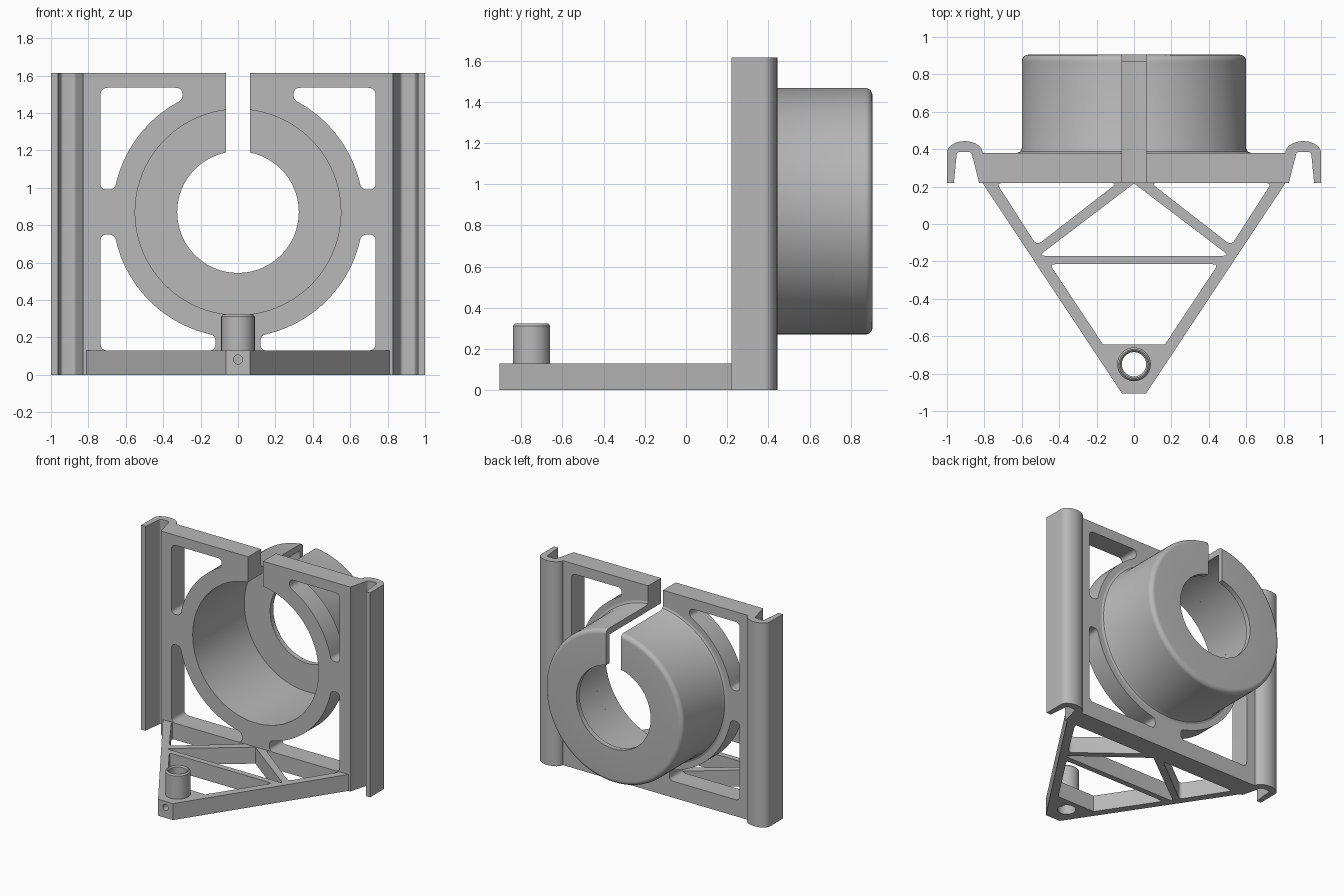
import bpy, bmesh, math
from mathutils import Vector

if "Cube" in bpy.data.objects:
    bpy.data.objects.remove(bpy.data.objects["Cube"])

grey = bpy.data.materials.new("plain grey")
grey.diffuse_color = (0.48, 0.48, 0.48, 1)
grey.use_nodes = True
grey.node_tree.nodes["Principled BSDF"].inputs["Base Color"].default_value = grey.diffuse_color
CZ = 0.87          # height of the bore axis
TOP = 1.615        # height of the plate
SLOT = 0.065       # half width of the clamp slot


def finish(ob):
    ob.data.materials.clear()
    ob.data.materials.append(grey)
    bpy.ops.object.select_all(action='DESELECT')
    ob.select_set(True)
    bpy.context.view_layer.objects.active = ob
    bpy.ops.object.shade_smooth_by_angle(angle=math.radians(30))
    return ob


def arc(cx, cy, r, a0, a1, n, ry=None):
    """Points on an arc, angles in degrees."""
    ry = r if ry is None else ry
    angs = [math.radians(a0 + (a1 - a0) * i / n) for i in range(n + 1)]
    return [(cx + r * math.cos(a), cy + ry * math.sin(a)) for a in angs]


def rounded(pts):
    """Round the corners that carry a third value (fillet length)."""
    out = []
    for i, p in enumerate(pts):
        if len(p) == 2:
            out.append(p)
            continue
        c = Vector(p[:2])
        a, b = Vector(pts[i - 1][:2]) - c, Vector(pts[(i + 1) % len(pts)][:2]) - c
        a = c + a.normalized() * min(p[2], a.length * 0.48)
        b = c + b.normalized() * min(p[2], b.length * 0.48)
        for k in range(7):
            t = k / 6
            out.append(tuple(a * (1 - t) ** 2 + c * 2 * t * (1 - t) + b * t * t))
    return out


def extrude(name, loops, depth, loc, rot=(0, 0, 0)):
    """Flat outline with holes, extruded to a solid mesh."""
    cu = bpy.data.curves.new(name, 'CURVE')
    cu.dimensions, cu.fill_mode, cu.extrude = '2D', 'BOTH', depth / 2
    for loop in loops:
        sp = cu.splines.new('POLY')
        sp.points.add(len(loop) - 1)
        for q, p in zip(sp.points, loop):
            q.co = (p[0], p[1], 0, 1)
        sp.use_cyclic_u = True
    ob = bpy.data.objects.new(name, cu)
    bpy.context.collection.objects.link(ob)
    ob.location, ob.rotation_euler = loc, rot
    bpy.ops.object.select_all(action='DESELECT')
    ob.select_set(True)
    bpy.context.view_layer.objects.active = ob
    bpy.ops.object.convert(target='MESH')
    ob = bpy.context.object
    ob.name = name
    bm = bmesh.new()
    bm.from_mesh(ob.data)
    bmesh.ops.remove_doubles(bm, verts=bm.verts, dist=1e-5)
    bmesh.ops.recalc_face_normals(bm, faces=bm.faces)
    bm.to_mesh(ob.data)
    bm.free()
    return ob


def lathe(name, profile, n, loc, rot=(0, 0, 0)):
    """Closed (radius, height) profile turned around local z."""
    bm = bmesh.new()
    rings = [[bm.verts.new((r * math.cos(2 * math.pi * i / n),
                            r * math.sin(2 * math.pi * i / n), h)) for r, h in profile]
             for i in range(n)]
    m = len(profile)
    for i in range(n):
        A, B = rings[i], rings[(i + 1) % n]
        for j in range(m):
            bm.faces.new((A[j], B[j], B[(j + 1) % m], A[(j + 1) % m]))
    bmesh.ops.recalc_face_normals(bm, faces=bm.faces)
    me = bpy.data.meshes.new(name)
    bm.to_mesh(me)
    bm.free()
    ob = bpy.data.objects.new(name, me)
    bpy.context.collection.objects.link(ob)
    ob.location, ob.rotation_euler = loc, rot
    return ob


def cut(ob, cutter):
    bpy.context.view_layer.update()
    mod = ob.modifiers.new("cut", 'BOOLEAN')
    mod.operation, mod.solver, mod.object = 'DIFFERENCE', 'EXACT', cutter
    bpy.context.view_layer.objects.active = ob
    bpy.ops.object.modifier_apply(modifier=mod.name)
    bpy.data.objects.remove(cutter)


UP = (math.pi / 2, 0, 0)     # outline drawn in x-z

# Upright plate: frame with open bore, slot and four windows
gap = math.degrees(math.asin(SLOT / 0.55))
outline = [(-SLOT, TOP), (-0.81, TOP), (-0.81, 0), (0.81, 0), (0.81, TOP), (SLOT, TOP)]
outline += arc(0, CZ, 0.55, 90 - gap, -270 + gap, 96)
loops = [outline]
for s in (-1, 1):
    upper = [(0.735, 0.99, 0.035), (0.735, 1.535, 0.04), (0.30, 1.535, 0.035),
             (0.295, 1.475, 0.035)]
    upper += arc(0, CZ, 0.67, 60, 15, 24) + [(0.66, 0.99, 0.035)]
    lower = [(0.735, 0.75, 0.035), (0.735, 0.13, 0.04), (0.12, 0.13, 0.035),
             (0.12, 0.207, 0.035)]
    lower += arc(0, CZ, 0.67, -76, -15, 30) + [(0.66, 0.75, 0.035)]
    loops += [[(s * x, z) for x, z in rounded(w)] for w in (upper, lower)]
finish(extrude("upright_plate", loops, 0.16, (0, 0.30, 0), UP))

# Edge clips: hooked channels along both sides
for s, side in ((-1, "left"), (1, "right")):
    hook = [(1, 0.22)] + arc(0.905, 0.38, 0.095, 0, 180, 24, 0.063)
    hook += [(0.81, 0.22), (0.828, 0.22), (0.87, 0.385, 0.015),
             (0.947, 0.385, 0.015), (0.963, 0.22)]
    pts = [(s * x, y) for x, y in rounded(hook)]
    finish(extrude(side + "_edge_clip", [pts], TOP, (0, 0, TOP / 2)))

# Clamp cup: thin-walled barrel with a lipped back and a slot on top
profile = [(0.55, 0.38), (0.625, 0.38), (0.609, 0.387), (0.60, 0.405)]
profile += arc(0.565, 0.87, 0.035, 0, 90, 8)
profile += [(0.325, 0.905), (0.325, 0.865), (0.55, 0.865)]
cup = lathe("clamp_cup", profile, 128, (0, 0, CZ), (-math.pi / 2, 0, 0))
bpy.ops.mesh.primitive_cube_add(size=1, location=(0, 0.6, CZ + 0.45))
slot = bpy.context.object
slot.scale = (2 * SLOT, 1.2, 0.9)
cut(cup, slot)
finish(cup)

# Base truss: tapering floor frame with openings and a post hole
loops = [[(-0.81, 0.22), (-0.81, 0.24), (0.81, 0.24), (0.81, 0.22),
          (0.065, -0.905), (-0.065, -0.905)],
         rounded([(-0.45, -0.215, 0.03), (0.45, -0.215, 0.03), (0.165, -0.645), (-0.165, -0.645)]),
         rounded([(0, 0.217), (0.51, -0.17, 0.035), (-0.51, -0.17, 0.035)]),
         arc(0, -0.75, 0.065, 0, 352.5, 47)]
for s in (-1, 1):
    tri = rounded([(0.735, 0.219, 0.03), (0.09, 0.219, 0.03), (0.52, -0.115, 0.035)])
    loops.append([(s * x, y) for x, y in tri])
base = extrude("base_truss", loops, 0.13, (0, 0, 0.065))
bpy.ops.mesh.primitive_cylinder_add(vertices=32, radius=0.024, depth=0.25,
                                    location=(0, -0.875, 0.082), rotation=UP)
cut(base, bpy.context.object)
finish(base)

# Hollow post with chamfered rim
finish(lathe("hollow_post", [(0.065, 0.13), (0.09, 0.13), (0.09, 0.312), (0.08, 0.323),
                             (0.074, 0.323), (0.065, 0.312)], 48, (0, -0.75, 0)))
